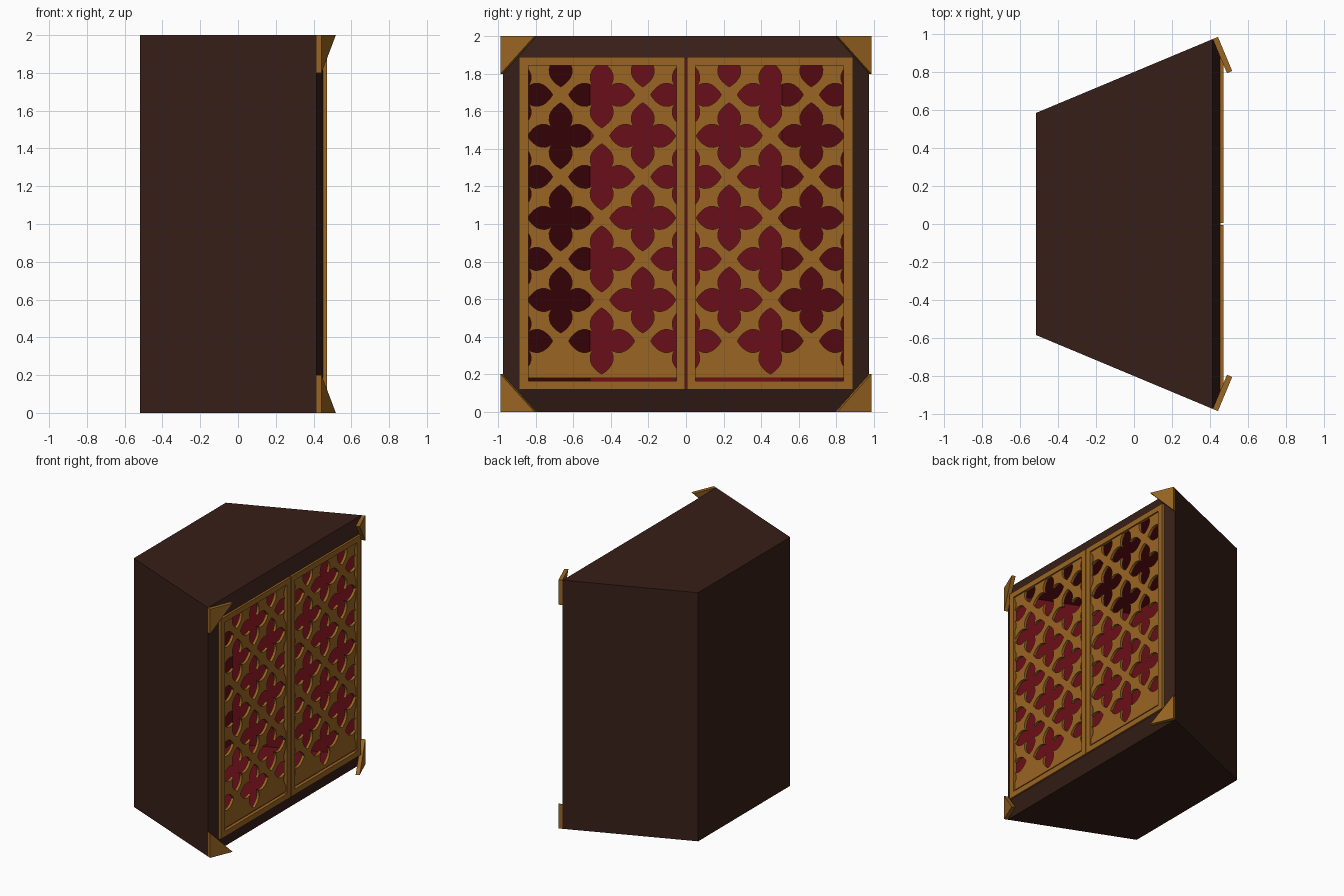
import bpy, bmesh, math
from mathutils import Vector

if "Cube" in bpy.data.objects:
    bpy.data.objects.remove(bpy.data.objects["Cube"])


def mat(name, rgb):
    m = bpy.data.materials.new(name)
    m.diffuse_color = (*rgb, 1)
    m.use_nodes = True
    m.node_tree.nodes["Principled BSDF"].inputs["Base Color"].default_value = m.diffuse_color
    return m


WOOD = mat("dark_wood", (0.038, 0.0135, 0.0085))
GOLD = mat("brass", (0.32, 0.13, 0.016))
RED = mat("red_lining", (0.14, 0.0045, 0.009))


def finish(name, bm, *mats):
    bmesh.ops.recalc_face_normals(bm, faces=bm.faces)
    me = bpy.data.meshes.new(name)
    bm.to_mesh(me)
    bm.free()
    for m in mats:
        me.materials.append(m)
    ob = bpy.data.objects.new(name, me)
    bpy.context.collection.objects.link(ob)
    return ob


def bridge(bm, a, b, index=0):
    n = len(a)
    for i in range(n):
        f = bm.faces.new((a[i], a[(i + 1) % n], b[(i + 1) % n], b[i]))
        f.material_index = index


def rect(bm, x, y0, y1, z0, z1):
    return [bm.verts.new((x, y, z)) for y, z in ((y0, z0), (y1, z0), (y1, z1), (y0, z1))]


def prism(bm, points, offset):
    a = [bm.verts.new(p) for p in points]
    b = [bm.verts.new(Vector(p) + Vector(offset)) for p in points]
    bm.faces.new(a)
    bm.faces.new(b)
    bridge(bm, a, b)


# Cabinet shell: outer back -> outer front -> inner front -> inner back
BX, BY, FX, FY, T = -0.518, 0.585, 0.415, 0.975, 0.11
along = Vector((FX - BX, FY - BY, 0)).normalized()      # forward along the +y wall
inward = Vector((along.y, -along.x, 0))                 # into the cabinet
slope = along.y / along.x
inner_back = BY + T * slope - T / along.x
bm = bmesh.new()
rings = [rect(bm, BX, -BY, BY, 0, 2),
         rect(bm, FX, -FY, FY, 0, 2),
         rect(bm, FX + T * inward.x, -FY - T * inward.y, FY + T * inward.y, 0.12, 1.88),
         rect(bm, BX + T, -inner_back, inner_back, 0.12, 1.88)]
for i, index in enumerate((0, 0, 1)):
    bridge(bm, rings[i], rings[i + 1], index)
bm.faces.new(rings[0])
bm.faces.new(rings[3]).material_index = 1
finish("cabinet_body", bm, WOOD, RED)

# Triangular corner plates, square to the side walls
for side in (-1, 1):
    for z, dz, level in ((0, 0.2, "lower"), (2, -0.2, "upper")):
        corner = Vector((FX, FY, z))
        pts = [corner, corner + inward * 0.195, corner + Vector((0, 0, dz))]
        flip = lambda v: Vector((v.x, v.y * side, v.z))
        bm = bmesh.new()
        prism(bm, [flip(p) for p in pts], flip(along * 0.03))
        finish(f"{level}_corner_plate_{'right' if side > 0 else 'left'}", bm, GOLD)


# Pointed quatrefoil outline: one half lobe, mirrored and turned four times
HALF = [(0.176, 0), (0.162, 0.021), (0.146, 0.038), (0.127, 0.052),
        (0.105, 0.060), (0.082, 0.061), (0.062, 0.055)]
LOBE = [(x, -y) for x, y in reversed(HALF[1:])] + HALF + [(0.046, 0.046)]


def quatrefoil():
    for k in range(4):
        c, s = round(math.cos(k * math.pi / 2)), round(math.sin(k * math.pi / 2))
        for x, y in LOBE:
            yield c * x - s * y, s * x + c * y


# Doors: frame ring and pierced lattice
D = 0.2185
for side, label in ((-1, "left"), (1, "right")):
    bm = bmesh.new()
    outer, hole = (0.005, 0.89, 0.12, 1.89), (0.05, 0.84, 0.165, 1.845)
    loops = [rect(bm, x, side * r[0], side * r[1], r[2], r[3])
             for x, r in ((0.444, outer), (0.471, outer), (0.471, hole), (0.444, hole))]
    for i in range(4):
        bridge(bm, loops[i], loops[(i + 1) % 4])
    finish(f"{label}_door_frame", bm, GOLD)

    bm = bmesh.new()
    prism(bm, [(0.438, side * y, z) for y, z in
               ((0.048, 0.18), (0.842, 0.18), (0.842, 1.847), (0.048, 1.847))], (0.022, 0, 0))
    lattice = finish(f"{label}_door_lattice", bm, GOLD)

    bm = bmesh.new()
    for i in range(5):
        for j in range(9):
            if (i + j) % 2 == 0:
                cy, cz = 0.012 + i * D, 1.688 + (1 - j) * D
                if i % 2 == 0:
                    cz += D
                cz = 1.688 + (1 - j) * D + D
                prism(bm, [(0.40, side * (cy + u), cz + v) for u, v in quatrefoil()], (0.1, 0, 0))
    cutter = finish("lattice_cutter", bm, GOLD)
    cutter.hide_render = True
    mod = lattice.modifiers.new("pierce", 'BOOLEAN')
    mod.object, mod.operation, mod.solver = cutter, 'DIFFERENCE', 'EXACT'
    bpy.context.view_layer.objects.active = lattice
    bpy.ops.object.modifier_apply(modifier=mod.name)
    bpy.data.objects.remove(cutter)
